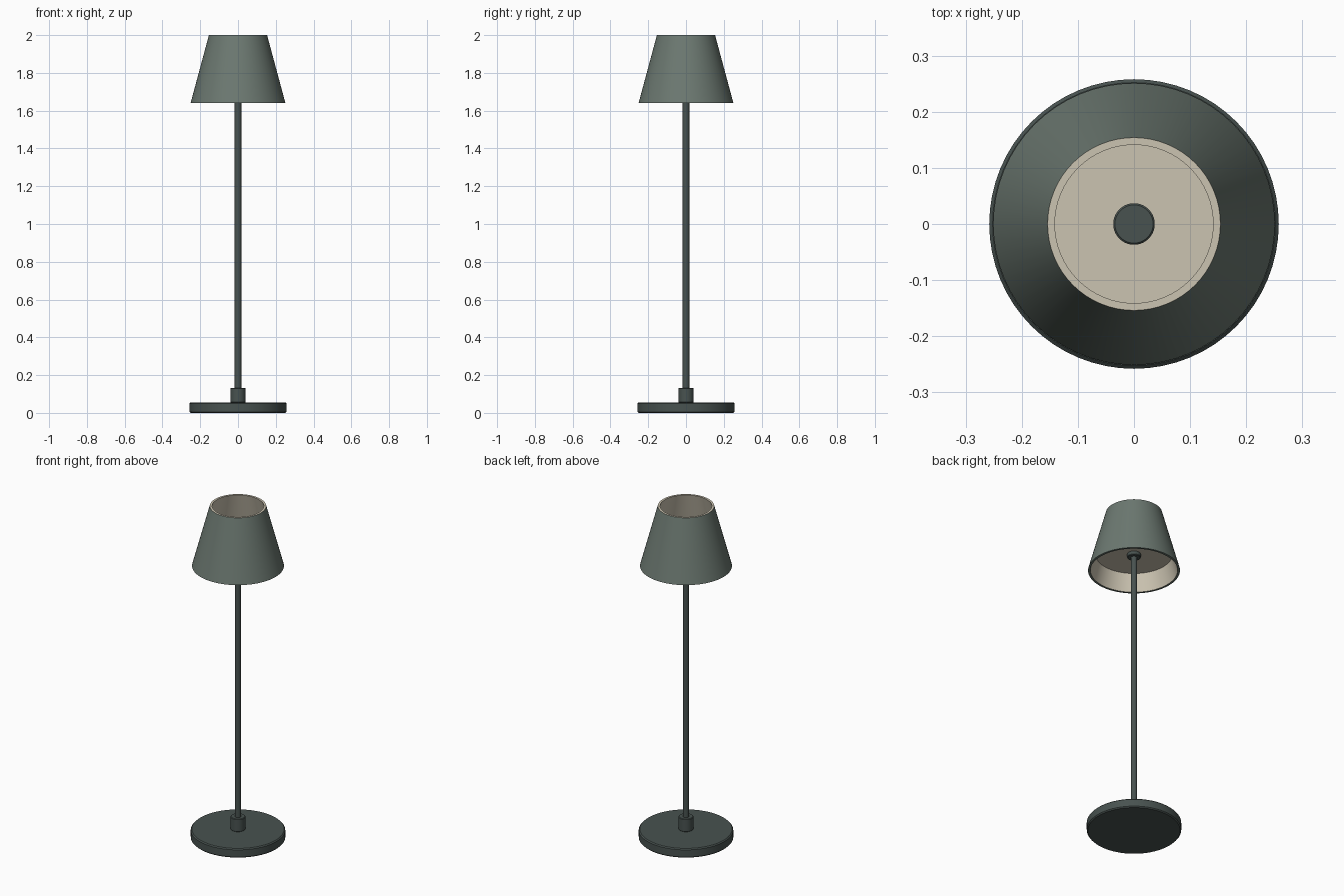
import bpy, bmesh
from math import cos, sin, pi, radians

if "Cube" in bpy.data.objects:
    bpy.data.objects.remove(bpy.data.objects["Cube"])


def material(name, rgb):
    m = bpy.data.materials.new(name)
    m.diffuse_color = (*rgb, 1)
    m.use_nodes = True
    m.node_tree.nodes["Principled BSDF"].inputs["Base Color"].default_value = m.diffuse_color
    return m


metal = material("dark_metal", (0.065, 0.085, 0.08))
green = material("shade_green", (0.15, 0.19, 0.165))
cream = material("cream_lining", (0.60, 0.55, 0.44))


def lathe(name, profile, mats, segs=48, closed=False, cream_bands=()):
    """Revolve (radius, z) points about z; radius 0 makes a pole."""
    bm = bmesh.new()
    rings = []
    for r, z in profile:
        if r == 0:
            rings.append([bm.verts.new((0, 0, z))] * segs)
        else:
            rings.append([bm.verts.new((r * cos(2 * pi * i / segs), r * sin(2 * pi * i / segs), z))
                          for i in range(segs)])
    n = len(rings)
    for k in range(n if closed else n - 1):
        a, b = rings[k], rings[(k + 1) % n]
        for i in range(segs):
            j = (i + 1) % segs
            f = bm.faces.new(list(dict.fromkeys((a[i], a[j], b[j], b[i]))))
            f.material_index = 1 if k in cream_bands else 0
    bmesh.ops.recalc_face_normals(bm, faces=bm.faces)
    me = bpy.data.meshes.new(name)
    bm.to_mesh(me)
    bm.free()
    ob = bpy.data.objects.new(name, me)
    bpy.context.collection.objects.link(ob)
    for m in mats:
        me.materials.append(m)
    bpy.ops.object.select_all(action='DESELECT')
    ob.select_set(True)
    bpy.context.view_layer.objects.active = ob
    bpy.ops.object.shade_smooth_by_angle(angle=radians(30))
    return ob


def rod(name, r, z0, z1, mat, bevel=0.003, segs=48):
    """Solid cylinder with slightly chamfered rims."""
    return lathe(name, [(0, z0), (r - bevel, z0), (r, z0 + bevel),
                        (r, z1 - bevel), (r - bevel, z1), (0, z1)], [mat], segs)


# Weighted foot, collar and pole
rod("base", 0.258, 0.0, 0.055, metal, 0.006, 64)
rod("base_collar", 0.04, 0.054, 0.132, metal)
rod("pole", 0.0175, 0.12, 1.74, metal, 0.002, 32)

# Hollow tapered shade: green outside, cream top rim and lining
lathe("shade", [(0.251, 1.64), (0.154, 2.0), (0.141, 2.0), (0.238, 1.64)],
      [green, cream], 64, closed=True, cream_bands=(1, 2))

# Diffuser plate inside the shade, with the lamp holder through it
rod("diffuser", 0.211, 1.742, 1.752, cream, 0.001, 64)
rod("lamp_holder", 0.037, 1.72, 1.78, metal)
